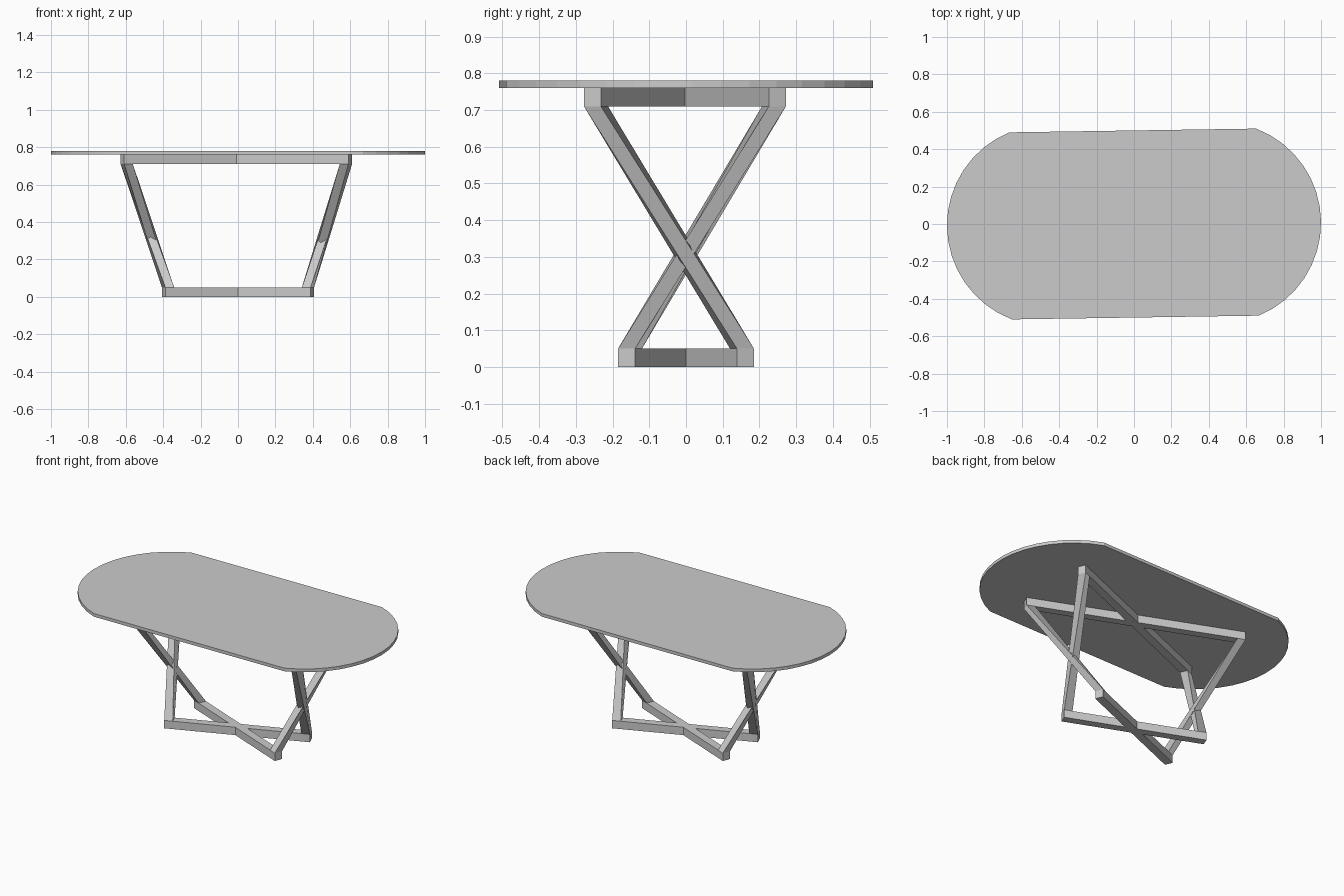
import bpy, bmesh, math
from mathutils import Vector

cube = bpy.data.objects.get("Cube")
if cube:
    bpy.data.objects.remove(cube, do_unlink=True)

grey = bpy.data.materials.new("light_grey")
grey.use_nodes = True
grey.diffuse_color = (0.6, 0.6, 0.6, 1)
grey.node_tree.nodes["Principled BSDF"].inputs["Base Color"].default_value = (0.6, 0.6, 0.6, 1)

BAR = 0.05           # square section of every bar
Z_TOP = 0.76         # underside of the tabletop


def loft(name, low, z_low, high, z_high, caps=True):
    """Join two matching outlines with side faces."""
    bm = bmesh.new()
    a = [bm.verts.new((p.x, p.y, z_low)) for p in low]
    b = [bm.verts.new((p.x, p.y, z_high)) for p in high]
    n = len(a)
    for i in range(n):
        j = (i + 1) % n
        bm.faces.new((a[i], a[j], b[j], b[i]))
    if caps:
        bm.faces.new(a[::-1])
        bm.faces.new(b)
    bmesh.ops.recalc_face_normals(bm, faces=bm.faces)
    mesh = bpy.data.meshes.new(name)
    bm.to_mesh(mesh)
    bm.free()
    mesh.materials.append(grey)
    obj = bpy.data.objects.new(name, mesh)
    bpy.context.collection.objects.link(obj)
    return obj


def strip(start, end):
    """Rectangle one bar wide, from start to end."""
    side = (end - start).normalized().orthogonal() * BAR / 2
    return [end + side, start + side, start - side, end - side]


def foot(end):
    """Square at the outer end of a bar running out from the middle."""
    return strip(end - end.normalized() * BAR, end)


def bottom_end(sx, sy):
    return Vector((0.397 * sx, 0.162 * sy))


def top_end(sx, sy):
    return Vector((0.609 * sx - 0.009, 0.252 * sy - 0.003))


# Crossed bars on the floor and under the tabletop
for sy, side in ((1, "rising"), (-1, "falling")):
    base = strip(bottom_end(-1, -sy), bottom_end(1, sy))
    loft("base_bar_" + side, base, 0, base, BAR)
    rail = strip(top_end(-1, -sy), top_end(1, sy))
    loft("top_bar_" + side, rail, Z_TOP - BAR, rail, Z_TOP)

# Twisted legs, crossing in pairs at each end
for sx, end in ((1, "left"), (-1, "right")):
    for sy, start in ((1, "back"), (-1, "front")):
        loft(f"leg_{end}_{start}", foot(bottom_end(sx, sy)), BAR,
             foot(top_end(sx, -sy)), Z_TOP - BAR, caps=False)

# Tabletop with bowed ends, turned very slightly
radius, steps = 0.538, 16
half = math.asin(0.5 / radius)
outline = []
for sign in (1, -1):
    for i in range(steps + 1):
        t = -half + 2 * half * i / steps
        outline.append(sign * Vector((1 - radius + radius * math.cos(t), radius * math.sin(t))))
top = loft("tabletop", outline, Z_TOP, outline, 0.78)
top.rotation_euler.z = math.radians(0.87)
